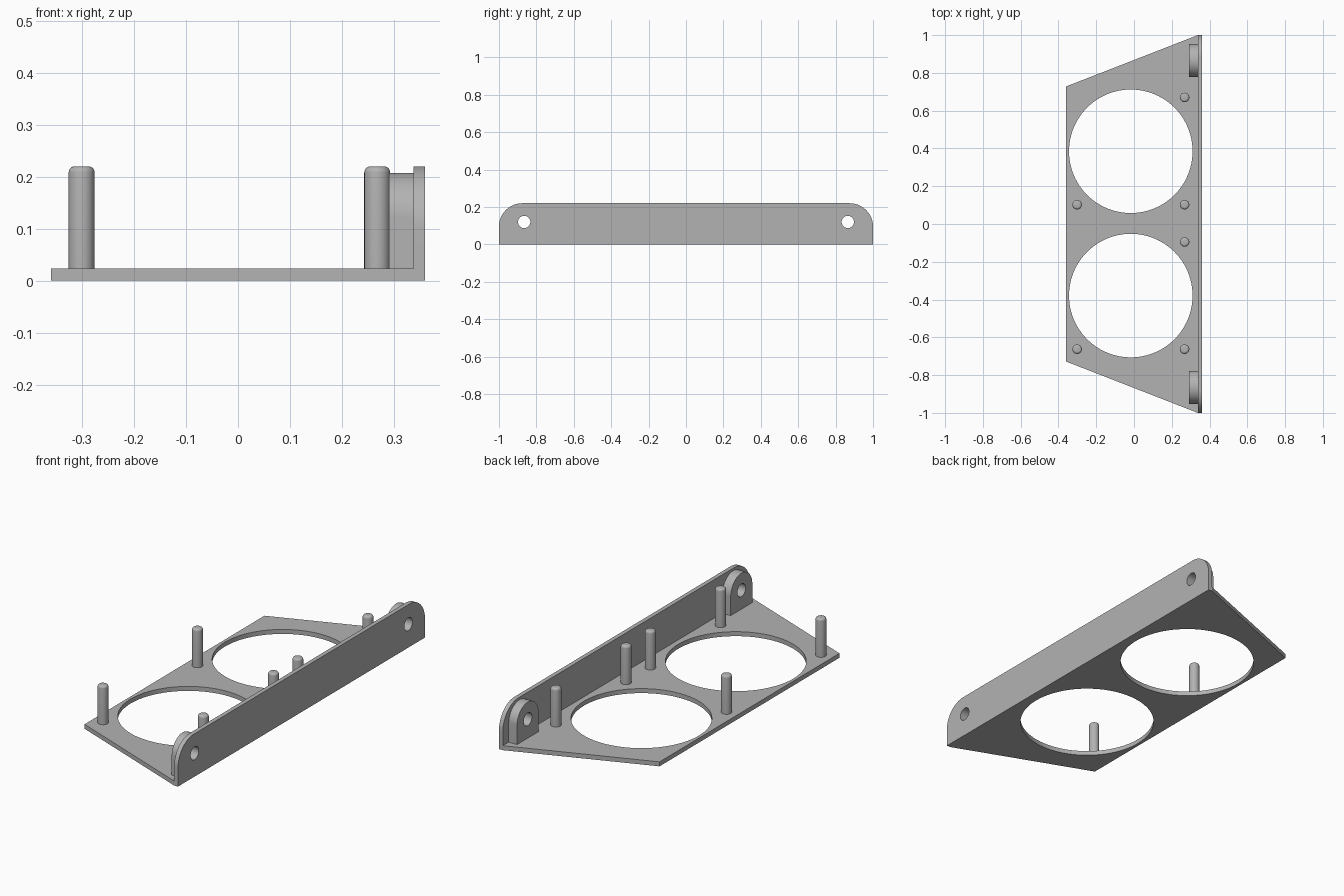
import bpy, bmesh, math
from mathutils import Vector

old = bpy.data.objects.get("Cube")
if old:
    bpy.data.objects.remove(old, do_unlink=True)

GREY = (0.45, 0.45, 0.45, 1)
grey = bpy.data.materials.new("plain grey")
grey.use_nodes = True
grey.diffuse_color = GREY
grey.node_tree.nodes["Principled BSDF"].inputs["Base Color"].default_value = GREY

PLATE = 0.023                   # base thickness
WALL_IN, WALL_OUT = 0.338, 0.36
TOP = 0.22
HOLE_Y, HOLE_Z, HOLE_R = 0.865, 0.12, 0.033


def finish(name, bm):
    bmesh.ops.recalc_face_normals(bm, faces=bm.faces)
    mesh = bpy.data.meshes.new(name)
    bm.to_mesh(mesh)
    bm.free()
    mesh.materials.append(grey)
    obj = bpy.data.objects.new(name, mesh)
    bpy.context.collection.objects.link(obj)
    bpy.ops.object.select_all(action="DESELECT")
    obj.select_set(True)
    bpy.context.view_layer.objects.active = obj
    bpy.ops.object.shade_smooth_by_angle(angle=math.radians(30))
    return obj


def arc(cx, cy, r, start, end, n):
    angles = [math.radians(start + (end - start) * i / n) for i in range(n + 1)]
    return [(cx + r * math.cos(a), cy + r * math.sin(a)) for a in angles]


def circle(cx, cy, r, n):
    return arc(cx, cy, r, 0, 360, n)[:-1]


def prism(name, loops, place, depth):
    """Fill an outline with its holes, then extrude it."""
    bm = bmesh.new()
    for loop in loops:
        verts = [bm.verts.new(place(a, b)) for a, b in loop]
        for i, v in enumerate(verts):
            bm.edges.new((verts[i - 1], v))
    bmesh.ops.triangle_fill(bm, edges=bm.edges[:], use_beauty=True)
    ext = bmesh.ops.extrude_face_region(bm, geom=bm.faces[:])["geom"]
    moved = [g for g in ext if isinstance(g, bmesh.types.BMVert)]
    bmesh.ops.translate(bm, verts=moved, vec=Vector(depth))
    return finish(name, bm)


# Base plate with two large round openings
outline = [(-0.36, -0.728), (WALL_IN, -1), (WALL_IN, 1), (-0.36, 0.728)]
openings = [circle(-0.017, y, 0.327, 96) for y in (-0.379, 0.385)]
prism("base_plate", [outline] + openings, lambda x, y: (x, y, 0), (0, 0, PLATE))

# Upright wall with rounded upper corners and two bolt holes
R = 0.125
profile = ([(-1, 0), (1, 0)] + arc(1 - R, TOP - R, R, 0, 90, 16)
           + arc(R - 1, TOP - R, R, 90, 180, 16))
holes = [circle(s * HOLE_Y, HOLE_Z, HOLE_R, 32) for s in (-1, 1)]
prism("side_wall", [profile] + holes, lambda y, z: (WALL_IN, y, z),
      (WALL_OUT - WALL_IN, 0, 0))

# Arched bosses around the bolt holes
for s, side in ((-1, "front"), (1, "back")):
    y, r = s * HOLE_Y, 0.0875
    arch = [(y - r, PLATE), (y + r, PLATE)] + arc(y, HOLE_Z, r, 0, 180, 32)
    prism(side + "_boss", [arch, circle(y, HOLE_Z, HOLE_R, 32)],
          lambda a, b: (0.291, a, b), (WALL_IN - 0.291, 0, 0))


# Round pegs with softened tops
def peg(name, x, y):
    bm = bmesh.new()
    bottom = PLATE - 0.003
    bmesh.ops.create_cone(bm, cap_ends=True, segments=32, radius1=0.025,
                          radius2=0.025, depth=TOP - bottom)
    rim = [e for e in bm.edges if all(v.co.z > 0 for v in e.verts)]
    bmesh.ops.bevel(bm, geom=rim, offset=0.012, segments=5, profile=0.5,
                    affect="EDGES")
    bmesh.ops.translate(bm, verts=bm.verts, vec=(x, y, (TOP + bottom) / 2))
    finish(name, bm)


for i, y in enumerate((-0.663, -0.095, 0.102, 0.67)):
    peg(f"wall_side_peg_{i + 1}", 0.268, y)
    if i % 2 == 0:
        peg(f"outer_peg_{i // 2 + 1}", -0.301, y)
